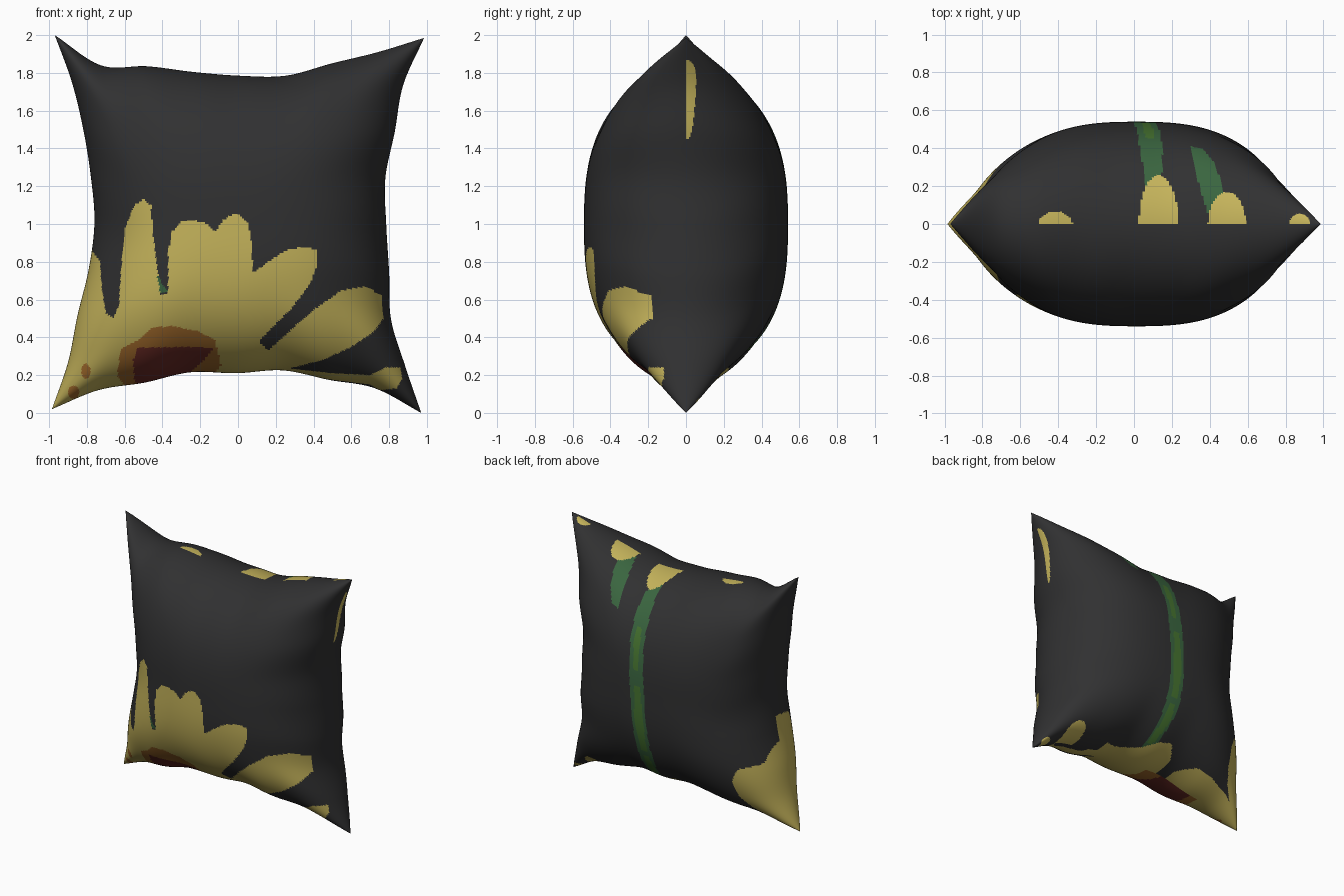
import bpy, math

if "Cube" in bpy.data.objects:
    bpy.data.objects.remove(bpy.data.objects["Cube"])

N = 230  # grid cells per side of each cloth sheet

# colours
COLOURS = [("charcoal_cloth", (0.030, 0.030, 0.031)), ("petal_yellow", (0.56, 0.455, 0.105)),
           ("flower_brown", (0.36, 0.145, 0.025)), ("flower_red", (0.145, 0.024, 0.019)),
           ("leaf_dark_green", (0.042, 0.13, 0.05)), ("stem_green", (0.062, 0.175, 0.03))]
YELLOW, BROWN, RED, DARK_GREEN, GREEN = 1, 2, 3, 4, 5

# seam offsets at nine even steps along each edge
TOP = [2.0, 1.84, 1.835, 1.805, 1.785, 1.785, 1.85, 1.91, 1.985]
BOTTOM = [0.02, 0.12, 0.16, 0.215, 0.21, 0.225, 0.175, 0.13, 0.0]
LEFT = [-0.985, -0.90, -0.85, -0.79, -0.76, -0.78, -0.82, -0.88, -0.97]
RIGHT = [0.97, 0.885, 0.81, 0.80, 0.785, 0.78, 0.83, 0.875, 0.985]


def smooth(vals, t):
    """Catmull-Rom value of a list for t in -1..1"""
    f = (t + 1) / 2 * (len(vals) - 1)
    i = min(int(f), len(vals) - 2)
    f -= i
    b, c = vals[i], vals[i + 1]
    a = vals[i - 1] if i else 2 * b - c
    d = vals[i + 2] if i + 2 < len(vals) else 2 * c - b
    return b + 0.5 * f * (c - a + f * (2 * a - 5 * b + 4 * c - d + f * (3 * (b - c) + d - a)))


def ellipse(cx, cy, rx, ry):
    return [(cx + rx * math.cos(k * math.pi / 12), cy + ry * math.sin(k * math.pi / 12))
            for k in range(24)]


def strip(path, w):
    """Tapered band around a mostly vertical path"""
    ws = [w * (0.6 if k in (0, len(path) - 1) else 1) for k in range(len(path))]
    return ([(x - h, z) for (x, z), h in zip(path, ws)] +
            [(x + h, z) for (x, z), h in reversed(list(zip(path, ws)))])


def inside(poly, px, py):
    hit = False
    x0, y0 = poly[-1]
    for x1, y1 in poly:
        if (y0 > py) != (y1 > py) and px < (x1 - x0) * (py - y0) / (y1 - y0) + x0:
            hit = not hit
        x0, y0 = x1, y1
    return hit


# big flower on the front, (x, z)
FLOWER = [(-1.1, .9), (-.78, .87), (-.73, .8), (-.72, .65), (-.70, .53), (-.66, .50), (-.63, .57),
          (-.62, .75), (-.60, .97), (-.55, 1.1), (-.50, 1.13), (-.46, 1.1), (-.45, .95), (-.41, .63),
          (-.37, .63), (-.37, .85), (-.35, .96), (-.30, 1.01), (-.24, 1.02), (-.16, 1.0), (-.12, .96),
          (-.08, 1.02), (-.01, 1.06), (.05, 1.01), (.07, .92), (.08, .74), (.16, .8), (.25, .86),
          (.36, .88), (.42, .86), (.42, .78), (.38, .68), (.28, .55), (.11, .38), (.16, .33),
          (.38, .53), (.55, .65), (.68, .67), (.76, .62), (.77, .50), (.72, .43), (.6, .35),
          (.45, .28), (.27, .235), (.5, .21), (.7, .2), (.78, .24), (.86, .24), (.87, .18),
          (.84, .13), (.75, .12), (.7, .15), (.5, .175), (.3, .205), (.27, -.1), (-1.1, -.1)]
HEART = [(-.57, .1), (-.64, .2), (-.62, .34), (-.52, .39), (-.46, .45), (-.35, .46), (-.2, .43),
         (-.12, .38), (-.09, .25), (-.13, .2), (-.3, .05)]
HEART_RED = [(-.55, .18), (-.555, .28), (-.53, .345), (-.2, .35), (-.13, .34), (-.19, .27),
             (-.26, .21), (-.4, .05), (-.53, .14)]
# petals that wrap over the bottom seam and the stem on the back, (x, z)
WRAP_LEFT = [(-1.1, -.1), (-.83, .12), (-.72, .22), (-.66, .32), (-.64, .45), (-.68, .55),
             (-.8, .57), (-.81, .7), (-.795, .93), (-1.1, .93)]
WRAP_STRIP = [(-1, 0), (-.85, .12), (-.75, .17), (-.55, .22), (-.42, .24), (-.3, .22), (-.3, 0)]
WRAP_MID = [(.4, .1), (.35, .22), (.2, .24), (.08, .25), (-.02, .29), (-.12, .31), (-.2, .25), (-.22, .1)]
STEM = [(.05, .2), (.02, .5), (.03, .8), (.05, 1.1), (.075, 1.4), (.09, 1.6), (.11, 1.8)]
# leaf over the top of the back, (x, y)
LEAF = [(.30, .41), (.31, .33), (.36, .15), (.39, .06), (.47, .06), (.47, .2), (.42, .33), (.36, .4)]

# paint order: (colour, area, outline)
PAINT = [(YELLOW, "front", FLOWER), (BROWN, "front", HEART), (RED, "front", HEART_RED),
         (BROWN, "front", ellipse(-.805, .22, .025, .04)), (BROWN, "front", ellipse(-.87, .11, .03, .035)),
         (DARK_GREEN, "front", [(-.43, .73), (-.37, .64), (-.41, .63)]),
         (DARK_GREEN, "back", strip(STEM, .06)),
         (GREEN, "back", strip([(.05, .27), (.02, .42), (.02, .52)], .035)),
         (GREEN, "back", strip([(.02, .56), (.03, .8), (.045, 1.08)], .04)),
         (GREEN, "back", strip([(.06, 1.2), (.075, 1.4), (.085, 1.5)], .03)),
         (YELLOW, "back", WRAP_LEFT), (YELLOW, "back", WRAP_STRIP), (YELLOW, "back", WRAP_MID),
         (YELLOW, "back", ellipse(.68, .14, .085, .1)), (YELLOW, "back", ellipse(.88, .05, .045, .035)),
         (DARK_GREEN, "back_top", LEAF)]
for cx, rx, ry in ((-.415, .09, .065), (.13, .105, .26), (.49, .1, .17), (.875, .055, .055)):
    PAINT.append((YELLOW, "back_top", ellipse(cx, 0, rx, ry)))
PAINT = [(c, a, p, min(q[0] for q in p), max(q[0] for q in p),
          min(q[1] for q in p), max(q[1] for q in p)) for c, a, p in PAINT]


def colour_at(x, y, z, side):
    col = 0
    for c, area, poly, x0, x1, y0, y1 in PAINT:
        if area == "back_top":
            if side < 0 or z < 1:
                continue
            b = y
        elif (area == "front") != (side < 0):
            continue
        else:
            b = z
        if x0 <= x <= x1 and y0 <= b <= y1 and inside(poly, x, b):
            col = c
    return col


# cushion: two puffed sheets joined along the seam
ts = [math.sin(math.pi / 2 * (2 * k / N - 1)) for k in range(N + 1)]
edges = [[smooth(e, t) for t in ts] for e in (TOP, BOTTOM, LEFT, RIGHT)]
verts, index, faces, mats = [], {}, [], []
for side in (-1, 1):
    for j, v in enumerate(ts):
        for i, u in enumerate(ts):
            seam = i in (0, N) or j in (0, N)
            if seam and side > 0:
                index[side, i, j] = index[-1, i, j]
                continue
            z = edges[1][i] + (edges[0][i] - edges[1][i]) * (v + 1) / 2
            x = edges[2][j] + (edges[3][j] - edges[2][j]) * (u + 1) / 2
            puff = math.sqrt(max(0, (1 - abs(u) ** 2.7) * (1 - abs(v) ** 2.7)))
            # soft gathers running in from the seams
            gather = 1 + 0.02 * (abs(v) ** 6 * math.sin(19 * u + side) + abs(u) ** 6 * math.sin(17 * v))
            y = 0 if seam else side * 0.54 * puff * gather
            index[side, i, j] = len(verts)
            verts.append((x, y, z))
    for j in range(N):
        for i in range(N):
            q = [index[side, i + a, j + b] for a, b in ((0, 0), (1, 0), (1, 1), (0, 1))]
            cx, cy, cz = (sum(verts[k][n] for k in q) / 4 for n in range(3))
            faces.append(q if side < 0 else q[::-1])
            mats.append(colour_at(cx, cy, cz, side))

mesh = bpy.data.meshes.new("cushion")
mesh.from_pydata(verts, [], faces)
for name, rgb in COLOURS:
    m = bpy.data.materials.new(name)
    m.diffuse_color = (*rgb, 1)
    m.use_nodes = True
    m.node_tree.nodes["Principled BSDF"].inputs["Base Color"].default_value = m.diffuse_color
    mesh.materials.append(m)
mesh.polygons.foreach_set("material_index", mats)
mesh.polygons.foreach_set("use_smooth", [True] * len(faces))
mesh.update()
cushion = bpy.data.objects.new("cushion", mesh)
bpy.context.collection.objects.link(cushion)
